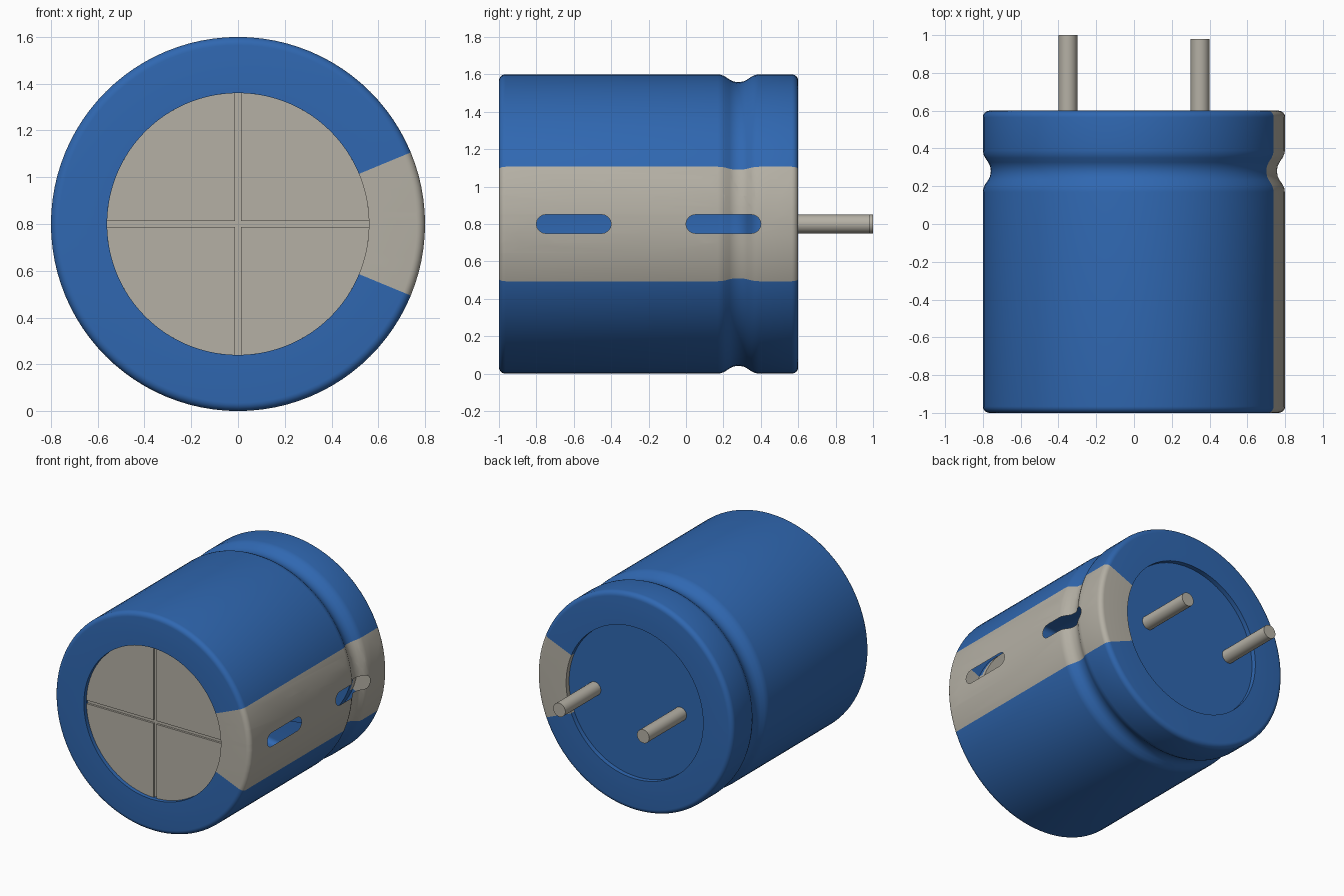
import bpy, bmesh, math
from mathutils import Vector, Matrix

if "Cube" in bpy.data.objects:
    bpy.data.objects.remove(bpy.data.objects["Cube"])

CZ = 0.8           # height of the can's axis (runs along y)
R, LIP = 0.8, 0.56  # outer radius, radius of the end openings
SEG = 96


def material(name, rgb):
    m = bpy.data.materials.new(name)
    m.diffuse_color = (*rgb, 1)
    m.use_nodes = True
    m.node_tree.nodes["Principled BSDF"].inputs["Base Color"].default_value = m.diffuse_color
    return m


BLUE = material("blue_sleeve", (0.029, 0.137, 0.44))
GREY = material("warm_grey", (0.46, 0.435, 0.375))


def add_object(name, bm, mats, smooth=True):
    mesh = bpy.data.meshes.new(name)
    bm.to_mesh(mesh)
    bm.free()
    ob = bpy.data.objects.new(name, mesh)
    bpy.context.collection.objects.link(ob)
    for m in mats:
        mesh.materials.append(m)
    if smooth:
        bpy.ops.object.select_all(action='DESELECT')
        bpy.context.view_layer.objects.active = ob
        ob.select_set(True)
        bpy.ops.object.shade_smooth_by_angle(angle=math.radians(32))
    return ob


def cylinder(name, x, r, y0, y1, mat, seg):
    bm = bmesh.new()
    turn = Matrix.Translation((x, (y0 + y1) / 2, CZ)) @ Matrix.Rotation(math.pi / 2, 4, 'X')
    bmesh.ops.create_cone(bm, cap_ends=True, segments=seg, radius1=r, radius2=r,
                          depth=y1 - y0, matrix=turn)
    return add_object(name, bm, [mat])


def angle_of(p):
    return math.atan2(p.z - CZ, p.x)


def cut_slot(bm, y0, y1, half):
    """Cut a round-ended slot through the +x side, one outline edge at a time."""
    n = 8
    outline = []
    for cy, start in ((y1 - half, -90), (y0 + half, 90)):
        for i in range(n + 1):
            a = math.radians(start + 180 * i / n)
            outline.append(Vector((0, cy + half * math.cos(a), CZ + half * math.sin(a))))
    inside = [f for f in bm.faces if f.calc_center_median().x > 0.6
              and abs(angle_of(f.calc_center_median())) < 0.3
              and y0 - 0.5 < f.calc_center_median().y < y1 + 0.5]
    for i, p in enumerate(outline):
        d = outline[(i + 1) % len(outline)] - p
        no = Vector((0, d.z, -d.y)).normalized()
        geom = set(inside)
        for f in inside:
            geom.update(f.edges)
            geom.update(f.verts)
        res = bmesh.ops.bisect_plane(bm, geom=list(geom), dist=1e-6, plane_co=p, plane_no=no)
        found = {g for g in res['geom'] if isinstance(g, bmesh.types.BMFace)}
        found.update(f for f in inside if f.is_valid)
        inside = [f for f in found if (f.calc_center_median() - p).dot(no) < 0]
    bmesh.ops.delete(bm, geom=inside, context='FACES')


# Sleeve profile (radius, y): front lip, rounded rim, crimp groove, rounded rim, back lip
FIL = 0.035
profile = [(LIP, -0.965), (LIP, -1.0)]
for i in range(7):
    a = math.pi / 2 * i / 6
    profile.append((R - FIL + FIL * math.sin(a), -1 + FIL - FIL * math.cos(a)))
half_groove = [(0.8, 0.11), (0.797, 0.09), (0.788, 0.07), (0.772, 0.047),
               (0.762, 0.027), (0.758, 0.0)]
profile += [(r, 0.28 - d) for r, d in half_groove]
profile += [(r, 0.28 + d) for r, d in reversed(half_groove[:-1])]
for i in range(7):
    a = math.pi / 2 * i / 6
    profile.append((R - FIL + FIL * math.cos(a), 0.6 - FIL + FIL * math.sin(a)))
profile += [(LIP, 0.6), (LIP, 0.565)]

bm = bmesh.new()
rings = [[bm.verts.new((r * math.cos(math.tau * k / SEG), y, CZ + r * math.sin(math.tau * k / SEG)))
          for k in range(SEG)] for r, y in profile]
for a, b in zip(rings, rings[1:]):
    for k in range(SEG):
        j = (k + 1) % SEG
        bm.faces.new((a[k], b[k], b[j], a[j]))
# Grey polarity stripe down the +x side
for f in bm.faces:
    f.material_index = int(abs(angle_of(f.calc_center_median())) < math.radians(22.5))
# Minus-sign slots in the stripe
cut_slot(bm, -0.8, -0.4, 0.05)
cut_slot(bm, 0.0, 0.4, 0.05)
add_object("sleeve", bm, [BLUE, GREY])

# Front vent: backing plate with four quadrants leaving a cross-shaped groove
cylinder("vent_backing", 0, LIP, -0.955, -0.935, GREY, SEG)
GAP = 0.0125
bm = bmesh.new()
a0 = math.asin(GAP / LIP)
for q in range(4):
    pts = [(GAP, GAP)]
    for i in range(25):
        a = a0 + (math.pi / 2 - 2 * a0) * i / 24
        pts.append((LIP * math.cos(a), LIP * math.sin(a)))
    rot = Matrix.Rotation(q * math.pi / 2, 2)
    pts = [rot @ Vector(p) for p in pts]
    face = bm.faces.new([bm.verts.new((p.x, -0.97, CZ + p.y)) for p in pts])
    ext = bmesh.ops.extrude_face_region(bm, geom=[face])
    bmesh.ops.translate(bm, vec=(0, 0.015, 0),
                        verts=[v for v in ext['geom'] if isinstance(v, bmesh.types.BMVert)])
bmesh.ops.recalc_face_normals(bm, faces=bm.faces)
add_object("vent_quadrants", bm, [GREY], smooth=False)

# Back seal and the two pins, one slightly longer
cylinder("back_seal", 0, LIP, 0.54, 0.565, BLUE, SEG)
cylinder("long_pin", -0.35, 0.05, 0.55, 1.0, GREY, 24)
cylinder("short_pin", 0.35, 0.05, 0.55, 0.98, GREY, 24)
